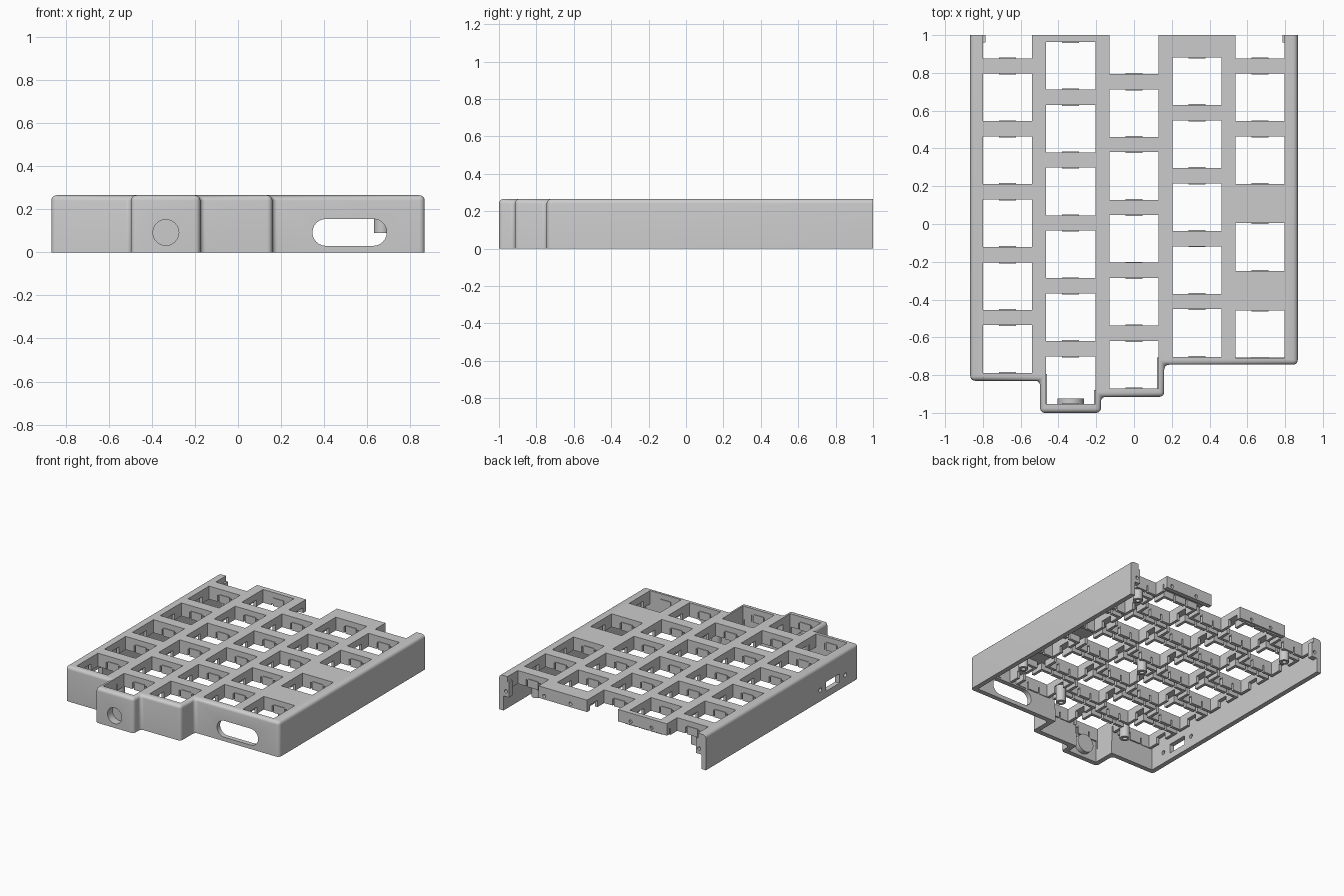
import bpy, bmesh, math
from mathutils import Matrix, Vector

cube = bpy.data.objects.get("Cube")
if cube:
    bpy.data.objects.remove(cube, do_unlink=True)

grey = bpy.data.materials.new("light grey plastic")
grey.use_nodes = True
colour = (0.6, 0.6, 0.6, 1)
grey.diffuse_color = colour
grey.node_tree.nodes["Principled BSDF"].inputs["Base Color"].default_value = colour

TOP, UNDER, LOW = 0.265, 0.215, 0.165   # plate top, plate underside, collar bottom
WALL = 0.037
PITCH, HX, HY = 0.333, 0.13, 0.126      # key spacing and half hole size


def box(bm, x0, x1, y0, y1, z0, z1):
    size = Vector((x1 - x0, y1 - y0, z1 - z0))
    mid = Vector((x0 + x1, y0 + y1, z0 + z1)) / 2
    bmesh.ops.create_cube(bm, size=1, matrix=Matrix.Translation(mid) @ Matrix.Diagonal((*size, 1)))


def rod(bm, centre, radius, depth, axis="Z", sides=32):
    turn = {"X": Matrix.Rotation(math.pi / 2, 4, "Y"),
            "Y": Matrix.Rotation(math.pi / 2, 4, "X"), "Z": Matrix()}[axis]
    bmesh.ops.create_cone(bm, cap_ends=True, segments=sides, radius1=radius, radius2=radius,
                          depth=depth, matrix=Matrix.Translation(centre) @ turn)


def prism(bm, points, z0, z1):
    face = bm.faces.new([bm.verts.new((x, y, z0)) for x, y in points])
    out = bmesh.ops.extrude_face_region(bm, geom=[face])
    verts = [v for v in out["geom"] if isinstance(v, bmesh.types.BMVert)]
    bmesh.ops.translate(bm, verts=verts, vec=(0, 0, z1 - z0))
    bmesh.ops.recalc_face_normals(bm, faces=bm.faces)


def finish(bm, name):
    mesh = bpy.data.meshes.new(name)
    bm.to_mesh(mesh)
    bm.free()
    mesh.materials.append(grey)
    obj = bpy.data.objects.new(name, mesh)
    bpy.context.collection.objects.link(obj)
    return obj


def activate(obj):
    bpy.ops.object.select_all(action="DESELECT")
    obj.select_set(True)
    bpy.context.view_layer.objects.active = obj


def cut(obj, bm):
    cutter = finish(bm, "cutter")
    cutter.hide_render = True
    mod = obj.modifiers.new("cut", "BOOLEAN")
    mod.operation, mod.solver, mod.object = "DIFFERENCE", "EXACT", cutter
    activate(obj)
    bpy.ops.object.modifier_apply(modifier=mod.name)
    bpy.data.objects.remove(cutter, do_unlink=True)


# Stepped outline of the shell, inset by d, open at the back
def outline(d, back):
    return [(-0.867 + d, back), (-0.867 + d, -0.83 + d), (-0.497 + d, -0.83 + d),
            (-0.497 + d, -1 + d), (-0.175 - d, -1 + d), (-0.175 - d, -0.915 + d),
            (0.16 - d, -0.915 + d), (0.16 - d, -0.745 + d), (0.867 - d, -0.745 + d),
            (0.867 - d, back)]


# Key positions: column centre, rearmost row centre, rows present
columns = [(-0.67, 1.003, range(6)), (-0.335, 0.838, range(6)), (0, 0.92, range(6)),
           (0.333, 0.755, range(5)), (0.667, 1.003, (0, 1, 2))]
keys = [(x, y - PITCH * i) for x, y, rows in columns for i in rows]
keys += [(0.667, -0.122), (0.667, -0.583)]

# Shell with rounded top and corner edges
bm = bmesh.new()
prism(bm, outline(0, 1), 0, TOP)
soft = []
for e in bm.edges:
    a, b = (v.co for v in e.verts)
    at_back = a.y > 0.99 and b.y > 0.99
    if not at_back and (abs(a.z - b.z) > 0.1 or min(a.z, b.z) > 0.2):
        soft.append(e)
bmesh.ops.bevel(bm, geom=soft, offset=0.025, segments=5, profile=0.5, affect="EDGES")
shell = finish(bm, "case_shell")

bm = bmesh.new()
prism(bm, outline(WALL, 1.2), -0.1, UNDER)
cut(shell, bm)

# Key holes, and side openings for the connector and its screws
bm = bmesh.new()
for x, y in keys:
    box(bm, x - HX, x + HX, y - HY, y + HY, 0.1, 0.4)
box(bm, -1, -0.8, -0.6, -0.44, 0.05, 0.12)
for y in (-0.37, -0.67):
    rod(bm, (-0.85, y, 0.085), 0.016, 0.2, "X", 16)
rod(bm, (-0.335, -1, 0.092), 0.06, 0.2, "Y")
cut(shell, bm)

# Rounded slot in the front wall
bm = bmesh.new()
slot = []
for cx, start in ((0.628, -90), (0.408, 90)):
    for i in range(13):
        a = math.radians(start + 15 * i)
        slot.append((cx + 0.0625 * math.cos(a), 0.0925 + 0.0625 * math.sin(a)))
prism(bm, slot, 0, 0.2)
bmesh.ops.transform(bm, verts=bm.verts,
                    matrix=Matrix.Translation((0, -0.64, 0)) @ Matrix.Rotation(math.pi / 2, 4, "X"))
cut(shell, bm)

# Collars under each hole: side walls split by a notch, plus retaining clips
bm = bmesh.new()
T = 0.022
for x, y in keys:
    open_back = y + HY > 1
    for s in (-1, 1):
        for y0, y1 in ((-HY - T, -0.045), (0.045, HY + T)):
            if open_back and y1 > 0:
                continue
            xa, xb = sorted((x + s * HX, x + s * (HX + T)))
            box(bm, xa, xb, y + y0, min(y + y1, 1), LOW, UNDER + 0.01)
        if open_back and s > 0:
            continue
        for x0, x1 in ((-HX - T, -0.06), (0.06, HX + T)):
            ya, yb = sorted((y + s * HY, y + s * (HY + T)))
            box(bm, x + x0, x + x1, max(ya, -0.99), min(yb, 1), LOW, UNDER + 0.01)
        ya, yb = sorted((y + s * (HY - 0.005), y + s * (HY + T)))
        box(bm, x - 0.045, x + 0.045, max(ya, -0.99), min(yb, 1), LOW, UNDER + 0.01)
finish(bm, "key_collars")

# Rear joining rims with screw holes
bm = bmesh.new()
for x0, x1 in ((-0.54, -0.13), (0.13, 0.537)):
    box(bm, x0, x1, 0.966, 1, 0.175, UNDER + 0.01)
rims = finish(bm, "rear_rims")
bm = bmesh.new()
for x in (-0.41, -0.235, 0.27, 0.49):
    rod(bm, (x, 1, 0.2), 0.013, 0.15, "Y", 16)
cut(rims, bm)

# Joining tabs on the side walls
bm = bmesh.new()
for s in (-1, 1):
    xa, xb = sorted((s * 0.785, s * 0.84))
    box(bm, xa, xb, 0.96, 1, 0.11, UNDER + 0.01)
tabs = finish(bm, "wall_tabs")
bm = bmesh.new()
for s in (-1, 1):
    rod(bm, (s * 0.81, 1, 0.15), 0.013, 0.2, "Y", 16)
cut(tabs, bm)

# Screw posts hanging from the plate
posts = [(0.667, 0.836), (-0.67, 0.836), (0, 0.085), (0.165, -0.6), (-0.502, -0.7), (0.667, -0.41)]
bm = bmesh.new()
for x, y in posts:
    rod(bm, (x, y, 0.16), 0.035, 0.14)
screw_posts = finish(bm, "screw_posts")
bm = bmesh.new()
for x, y in posts:
    rod(bm, (x, y, 0.12), 0.016, 0.16, "Z", 16)
cut(screw_posts, bm)

# Closed cup behind the round front recess
bm = bmesh.new()
rod(bm, (-0.335, -0.949, 0.092), 0.07, 0.048, "Y")
cup = finish(bm, "recess_cup")
bm = bmesh.new()
rod(bm, (-0.335, -0.99, 0.092), 0.06, 0.1, "Y")
cut(cup, bm)

for obj in (shell, screw_posts, cup):
    activate(obj)
    bpy.ops.object.shade_smooth_by_angle(angle=math.radians(30))
